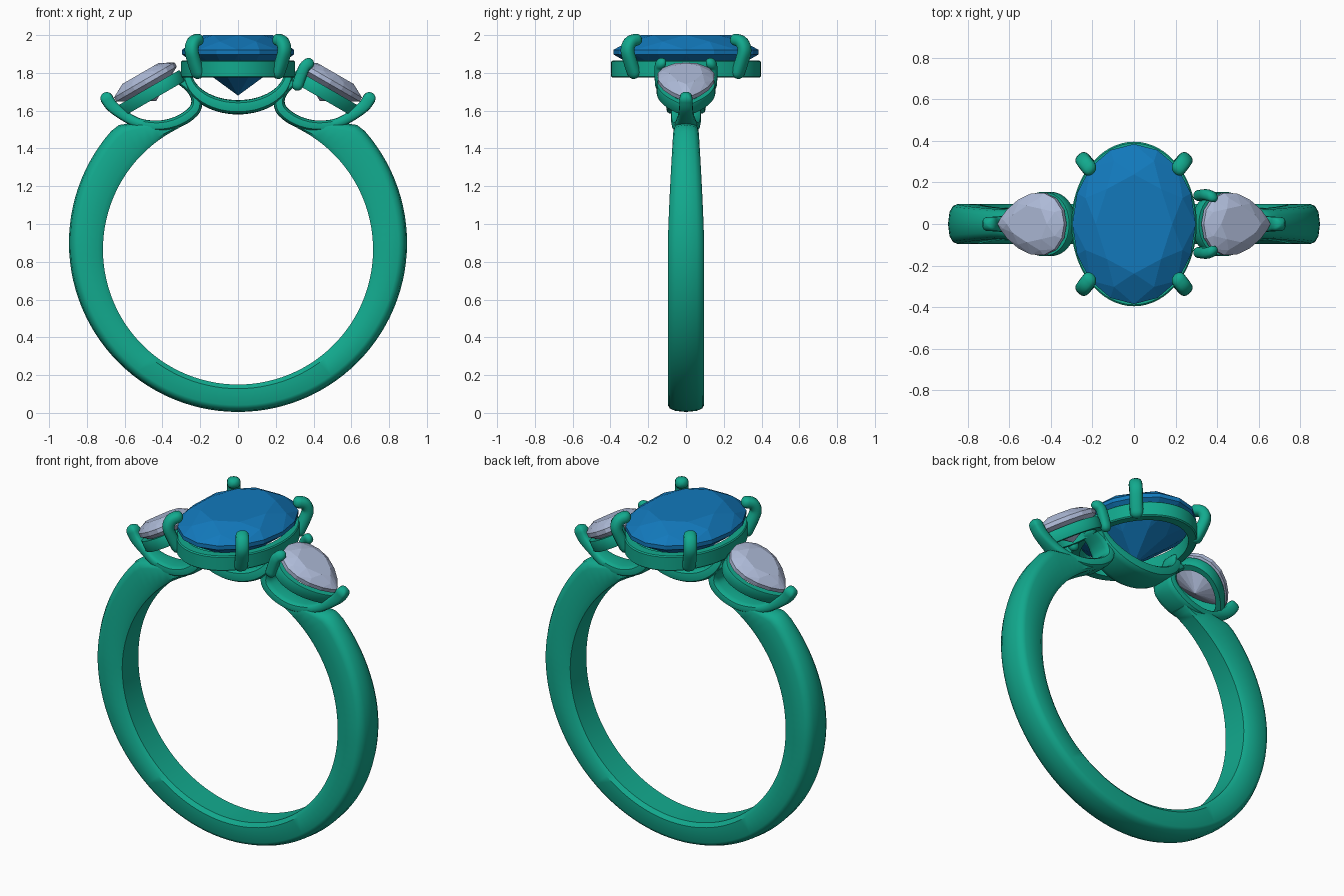
import bpy, bmesh, math
from mathutils import Vector

if "Cube" in bpy.data.objects:
    bpy.data.objects.remove(bpy.data.objects["Cube"])

def material(name, rgb):
    m = bpy.data.materials.new(name)
    m.diffuse_color = (*rgb, 1)
    m.use_nodes = True
    m.node_tree.nodes["Principled BSDF"].inputs["Base Color"].default_value = m.diffuse_color
    return m

METAL = material("green_metal", (0.006, 0.40, 0.27))
BLUE = material("blue_stone", (0.006, 0.19, 0.50))
PALE = material("pale_stone", (0.42, 0.49, 0.68))

def finish(name, bm, mat, smooth=True):
    bmesh.ops.recalc_face_normals(bm, faces=bm.faces[:])
    me = bpy.data.meshes.new(name)
    bm.to_mesh(me)
    bm.free()
    me.materials.append(mat)
    ob = bpy.data.objects.new(name, me)
    bpy.context.collection.objects.link(ob)
    if smooth:
        bpy.ops.object.select_all(action='DESELECT')
        ob.select_set(True)
        bpy.context.view_layer.objects.active = ob
        bpy.ops.object.shade_smooth_by_angle(angle=math.radians(40))
    return ob

def loft(name, rings, closed=False):
    """Skin a list of point rings; close it into a loop or cap its ends."""
    bm = bmesh.new()
    vr = [[bm.verts.new(p) for p in r] for r in rings]
    n, k = len(rings[0]), len(rings)
    for i in range(k if closed else k - 1):
        a, b = vr[i], vr[(i + 1) % k]
        for j in range(n):
            bm.faces.new((a[j], a[(j + 1) % n], b[(j + 1) % n], b[j]))
    if not closed:
        bm.faces.new(vr[0])
        bm.faces.new(vr[-1])
    return finish(name, bm, METAL)

def spline(pts, steps=5):
    """Catmull-Rom through points of any dimension."""
    pts = [Vector(p) for p in pts]
    out = []
    for i in range(len(pts) - 1):
        a, b = pts[max(i - 1, 0)], pts[i]
        c, d = pts[i + 1], pts[min(i + 2, len(pts) - 1)]
        for s in range(steps):
            t = s / steps
            out.append(0.5 * (2 * b + (c - a) * t + (2 * a - 5 * b + 4 * c - d) * t * t
                              + (3 * b - a - 3 * c + d) * t ** 3))
    return out + [pts[-1]]

def sweep(name, path, side, power=2.0):
    """Sweep a rounded section; path = (point, half width, half thickness)."""
    side = Vector(side).normalized()
    P = [Vector(p) for p, w, t in path]
    rings = []

    def ring(c, tan, w, t):
        up = side.cross(tan).normalized()
        r = []
        for k in range(16):
            a = 2 * math.pi * k / 16
            ca, sa = math.cos(a), math.sin(a)
            u = math.copysign(abs(ca) ** (2 / power), ca) * w
            v = math.copysign(abs(sa) ** (2 / power), sa) * t
            r.append(c + side * u + up * v)
        rings.append(r)

    cap = [math.radians(d) for d in (80, 55, 28)]
    last = len(P) - 1
    for i, (p, w, t) in enumerate(path):
        tan = (P[min(i + 1, last)] - P[max(i - 1, 0)]).normalized()
        if i == 0:
            for a in cap:
                ring(P[i] - tan * t * math.sin(a), tan, w * math.cos(a), t * math.cos(a))
        ring(P[i], tan, w, t)
        if i == last:
            for a in reversed(cap):
                ring(P[i] + tan * t * math.sin(a), tan, w * math.cos(a), t * math.cos(a))
    loft(name, rings)

def stone(name, outline, place, crown, depth, table, mat):
    """Faceted gem: hull of table, crown, girdle, pavilion and culet points."""
    bm = bmesh.new()
    levels = [(8, 0, table, crown), (8, .5, (1 + table) / 2 + .04, crown * .62),
              (16, 0, 1, .012), (16, 0, 1, -.012), (8, .5, .55, -depth * .52)]
    for n, off, k, w in levels:
        for i in range(n):
            u, v = outline(2 * math.pi * (i + off) / n)
            bm.verts.new(place(u * k, v * k, w))
    bm.verts.new(place(0, 0, -depth))
    bmesh.ops.convex_hull(bm, input=bm.verts[:])
    finish(name, bm, mat, smooth=False)

def rim(name, outline, place, inner, lo, hi):
    """Flat-walled setting rail that follows a stone outline."""
    rings = []
    for i in range(64):
        u, v = outline(2 * math.pi * i / 64)
        e = .006
        rings.append([place(u * k, v * k, w) for k, w in (
            (inner, lo), (1 - e * 3, lo), (1, lo + e), (1, hi - e), (1 - e * 3, hi), (inner, hi))])
    loft(name, rings, closed=True)

# Shank: D section, thicker at the shoulders, ending under the side settings
rings = []
N = 96
START = 26
for i in range(N + 1):
    deg = START + (360 - 2 * START) * i / N
    a = math.radians(deg)
    top = min(deg, 360 - deg)
    dx, dz = math.sin(a), math.cos(a)
    k = min(1, (top - START) / (46 - START))
    ro = .735 + .16 * k ** 1.4
    h = max(0, dz) ** 1.3
    w = .096 - .045 * h
    drop = min(.035, (ro - .715) * .4)
    sec = []
    for f, g in ((-.8, 0), (-1, .15), (-1, .75), (-.9, .87), (-.6, .96), (0, 1),
                 (.6, .96), (.9, .87), (1, .75), (1, .15), (.8, 0)):
        pi_, po = Vector((.715 * dx, .865 + .715 * dz)), Vector((ro * dx, .9 + ro * dz))
        q = pi_.lerp(po, g)
        sec.append((q.x, f * w, q.y))
    rings.append(sec)
loft("shank", rings)

# Centre stone, rail, arch and four claws
def centre(u, v, w):
    return Vector((u, v, 1.91 + w))

stone("centre_stone", lambda t: (.297 * math.cos(t), .385 * math.sin(t)), centre, .09, .23, .62, BLUE)
rim("centre_rail", lambda t: (.302 * math.cos(t), .396 * math.sin(t)), centre, .86, -.135, -.045)
arch = []
for i in range(33):
    a = math.pi * i / 32
    s = math.sin(a)
    arch.append(((.268 * math.cos(a), 0, 1.80 - .182 * s), .055 + .05 * s, .024 + .014 * s))
sweep("centre_arch", arch, (0, 1, 0), 4)
for sx in (-1, 1):
    for sy in (-1, 1):
        pts = spline([(.212, .275, 1.80), (.232, .295, 1.86), (.246, .31, 1.92),
                      (.236, .295, 1.962), (.215, .268, 1.975)], 4)
        sweep("centre_claw", [((sx * p.x, sy * p.y, p.z), .037, .032) for p in pts],
              (sx * .72, -sy * .69, 0), 2.4)

# Side settings: tilted pear stones, rails, arches that turn up into tip claws
def pear(k):
    def f(t):
        return (.185 * k * math.cos(t),
                .152 / .84 * k * math.sin(t) * abs(math.sin(t / 2)) ** .6)
    return f

C, S = math.cos(math.radians(30)), math.sin(math.radians(30))
for s, label in ((-1, "left"), (1, "right")):
    def place(u, v, w, s=s):
        return Vector((s * (.49 + u * C + w * S), v, 1.752 - u * S + w * C))

    stone(label + "_pear_stone", pear(1), place, .052, .115, .6, PALE)
    rim(label + "_pear_rail", pear(1.02), place, .78, -.10, -.035)
    # x, z, half width, half thickness
    pts = spline([(.695, 1.665, .034, .034), (.665, 1.622, .036, .032), (.60, 1.572, .042, .028),
                  (.53, 1.535, .055, .027), (.45, 1.52, .065, .028), (.37, 1.525, .075, .03),
                  (.29, 1.555, .08, .031), (.23, 1.605, .08, .031), (.22, 1.66, .075, .028),
                  (.25, 1.715, .07, .025), (.31, 1.76, .06, .02)])
    sweep(label + "_arch", [((s * p[0], 0, p[1]), p[2], p[3]) for p in pts], (0, 1, 0), 3.5)

# Two round-end claws, present on the right stone only
for sy in (-1, 1):
    pts = spline([(.315, sy * .137, 1.735), (.335, sy * .14, 1.79), (.352, sy * .14, 1.83),
                  (.374, sy * .133, 1.85)], 4)
    sweep("right_claw", [(p, .027, .03) for p in pts], (0, 1, 0), 2.4)
